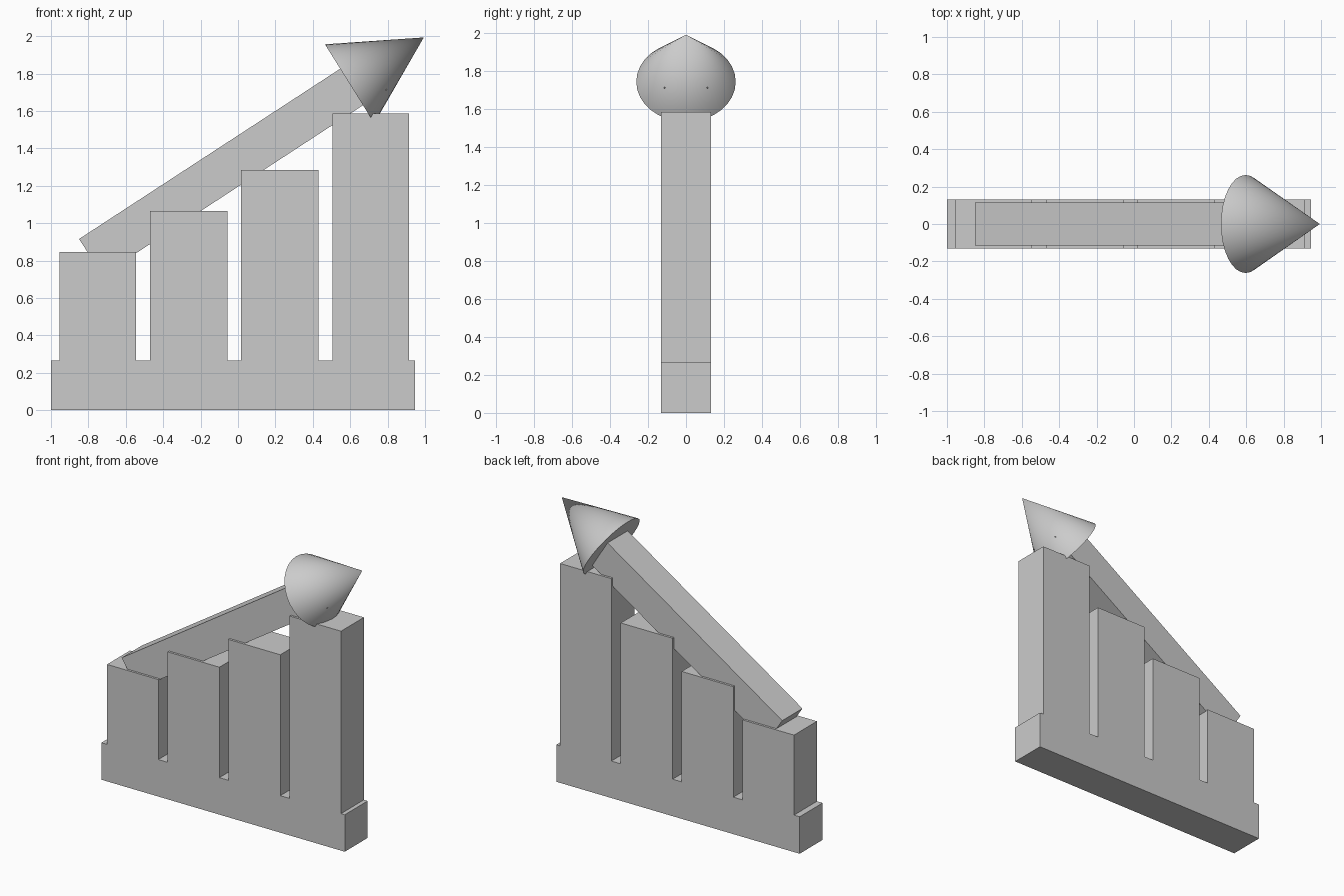
import bpy
import bmesh
import math
from mathutils import Matrix, Vector

cube = bpy.data.objects.get("Cube")
if cube:
    bpy.data.objects.remove(cube, do_unlink=True)

# Single grey material
grey = bpy.data.materials.new("light_grey")
grey.use_nodes = True
colour = (0.6, 0.6, 0.6, 1)
grey.diffuse_color = colour
grey.node_tree.nodes["Principled BSDF"].inputs["Base Color"].default_value = colour


def make_object(name, bm):
    bmesh.ops.recalc_face_normals(bm, faces=bm.faces)
    mesh = bpy.data.meshes.new(name)
    bm.to_mesh(mesh)
    bm.free()
    mesh.materials.append(grey)
    obj = bpy.data.objects.new(name, mesh)
    bpy.context.collection.objects.link(obj)
    return obj


# Chart: plinth and four rising columns, one extruded outline
half_depth, plinth_top = 0.131, 0.267
left, right = -1.0, 0.945
columns = [(-0.955, -0.545, 0.845), (-0.47, -0.057, 1.065),
           (0.015, 0.43, 1.285), (0.505, 0.915, 1.585)]
outline = [(left, 0), (left, plinth_top)]
for x0, x1, top in columns:
    outline += [(x0, plinth_top), (x0, top), (x1, top), (x1, plinth_top)]
outline += [(right, plinth_top), (right, 0)]

bm = bmesh.new()
front = bm.faces.new([bm.verts.new((x, -half_depth, z)) for x, z in outline])
extruded = bmesh.ops.extrude_face_region(bm, geom=[front], use_keep_orig=True)
back_verts = [v for v in extruded["geom"] if isinstance(v, bmesh.types.BMVert)]
bmesh.ops.translate(bm, verts=back_verts, vec=(0, 2 * half_depth, 0))
make_object("bar_chart", bm)

# Arrow shaft: sloping square beam
slope = math.radians(33.1)
length, width = 1.815, 0.23
direction = Vector((math.cos(slope), 0, math.sin(slope)))
start = Vector((-0.787, 0, 0.819))
bm = bmesh.new()
bmesh.ops.create_cube(bm, size=1, matrix=Matrix.Diagonal((length, width, width, 1)))
shaft = make_object("arrow_shaft", bm)
shaft.location = start + direction * length / 2
shaft.rotation_euler = (0, -slope, 0)

# Arrow head: cone pointing along the slope
apex, base = Vector((0.995, 0, 1.99)), Vector((0.595, 0, 1.748))
height = (apex - base).length
bm = bmesh.new()
bmesh.ops.create_cone(bm, cap_ends=True, segments=32, radius1=0.262, radius2=0,
                      depth=height)
bmesh.ops.scale(bm, verts=bm.verts, vec=(0.95, 1, 1))
head = make_object("arrow_head", bm)
head.location = (apex + base) / 2
head.rotation_euler = (0, math.radians(90) - math.radians(32), 0)
bpy.ops.object.select_all(action="DESELECT")
head.select_set(True)
bpy.context.view_layer.objects.active = head
bpy.ops.object.shade_smooth_by_angle(angle=math.radians(30))
